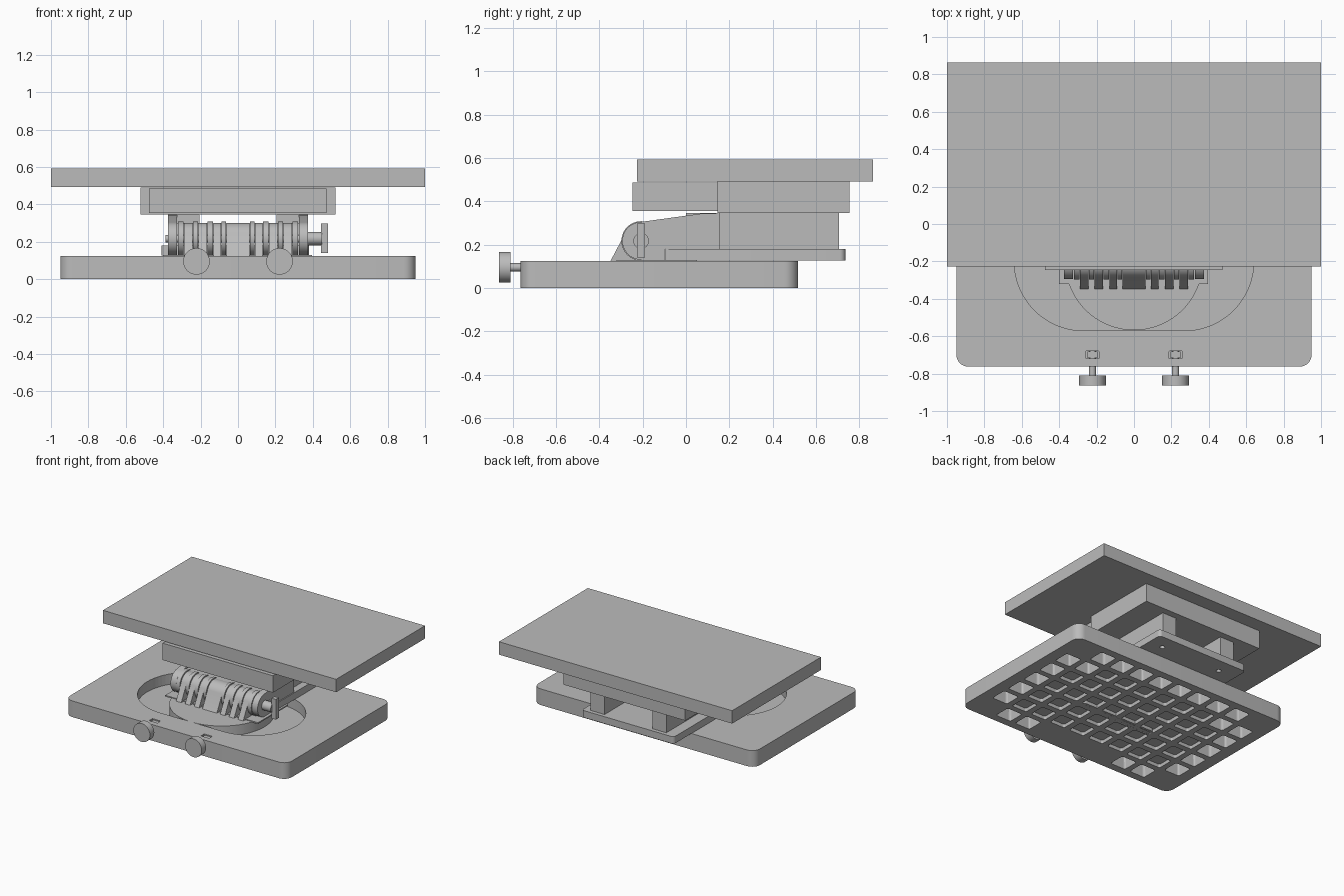
import bpy, bmesh, math
from mathutils import Vector, Matrix

if "Cube" in bpy.data.objects:
    bpy.data.objects.remove(bpy.data.objects["Cube"])

grey = bpy.data.materials.new("plain grey")
grey.diffuse_color = (0.5, 0.5, 0.5, 1)
grey.use_nodes = True
grey.node_tree.nodes["Principled BSDF"].inputs["Base Color"].default_value = grey.diffuse_color


def finish(bm, name, smooth=False):
    bmesh.ops.recalc_face_normals(bm, faces=bm.faces)
    me = bpy.data.meshes.new(name)
    bm.to_mesh(me)
    bm.free()
    ob = bpy.data.objects.new(name, me)
    bpy.context.collection.objects.link(ob)
    me.materials.append(grey)
    if smooth:
        bpy.ops.object.select_all(action='DESELECT')
        ob.select_set(True)
        bpy.context.view_layer.objects.active = ob
        bpy.ops.object.shade_smooth_by_angle(angle=math.radians(35))
    return ob


def add_prism(bm, pts, a, b, taper=1.0):
    """Extrude a 3D outline from offset a to offset b, optionally shrinking it."""
    pts = [Vector(p) for p in pts]
    a, b = Vector(a), Vector(b)
    mid = sum(pts, Vector()) / len(pts)
    lo = [bm.verts.new(p + a) for p in pts]
    hi = [bm.verts.new(mid + (p - mid) * taper + b) for p in pts]
    bm.faces.new(lo[::-1])
    bm.faces.new(hi)
    n = len(pts)
    for i in range(n):
        bm.faces.new((lo[i], lo[(i + 1) % n], hi[(i + 1) % n], hi[i]))


def rounded(cx, cy, hx, hy, r, seg=8):
    """Rounded rectangle outline in the xy plane."""
    out = []
    for k, (sx, sy) in enumerate(((1, 1), (-1, 1), (-1, -1), (1, -1))):
        for i in range(seg + 1):
            t = math.pi / 2 * (k + i / seg)
            out.append((cx + sx * (hx - r) + r * math.cos(t),
                        cy + sy * (hy - r) + r * math.sin(t), 0))
    clean = []
    for p in out:
        if not clean or (Vector(p) - Vector(clean[-1])).length > 1e-4:
            clean.append(p)
    if (Vector(clean[0]) - Vector(clean[-1])).length < 1e-4:
        clean.pop()
    return clean


def slab(name, outline, z0, z1, smooth=True):
    bm = bmesh.new()
    add_prism(bm, outline, (0, 0, z0), (0, 0, z1))
    return finish(bm, name, smooth)


def box(name, x0, x1, y0, y1, z0, z1):
    return slab(name, [(x0, y0, 0), (x1, y0, 0), (x1, y1, 0), (x0, y1, 0)], z0, z1, False)


def side_part(name, yz, x0, x1):
    bm = bmesh.new()
    add_prism(bm, [(0, y, z) for y, z in yz], (x0, 0, 0), (x1, 0, 0))
    return finish(bm, name, True)


def arc(r, a0, a1, n=20):
    return [(HY + r * math.cos(math.radians(a0 + (a1 - a0) * i / n)),
             HZ + r * math.sin(math.radians(a0 + (a1 - a0) * i / n))) for i in range(n + 1)]


def rod(name, axis, start, end, r, seg=40):
    """Cylinder along x, y or z."""
    u = Vector(((0, 1, 0), (0, 0, 1), (1, 0, 0))["xyz".index(axis)])
    v = Vector(((0, 0, 1), (1, 0, 0), (0, 1, 0))["xyz".index(axis)])
    pts = [u * r * math.cos(2 * math.pi * i / seg) + v * r * math.sin(2 * math.pi * i / seg)
           for i in range(seg)]
    bm = bmesh.new()
    add_prism(bm, pts, start, end)
    return finish(bm, name, True)


def cut(ob, cutter):
    m = ob.modifiers.new("cut", 'BOOLEAN')
    m.operation, m.solver, m.object = 'DIFFERENCE', 'EXACT', cutter
    cutter.hide_render = True
    cutter.hide_set(True)


HY, HZ = -0.207, 0.217     # hinge axis
RY = -0.20                 # centre line of the base recess
FLOOR = 0.045

# base plate
base = slab("base_plate", rounded(0, -0.123, 0.95, 0.64, 0.065), 0, 0.125)

# recess, adjuster windows and underside pockets are cut from the base
bm = bmesh.new()
add_prism(bm, rounded(0, RY, 0.64, 0.37, 0.3699, 20), (0, 0, FLOOR), (0, 0, 0.2))
for s in (-1, 1):
    add_prism(bm, rounded(s * 0.222, -0.70, 0.035, 0.02, 0.002, 1), (0, 0, 0.05), (0, 0, 0.2))
COLS, ROWS, PX, PY = 10, 7, 0.176, 0.172
for i in range(COLS):
    for j in range(ROWS):
        x, y = (i - (COLS - 1) / 2) * PX, -0.123 + (j - (ROWS - 1) / 2) * PY
        corner = i in (0, COLS - 1) and j in (0, ROWS - 1)
        front_pad = j == 0 and 2 < i < COLS - 3
        if corner or front_pad:
            continue
        dx = max(abs(x) - 0.27, 0)
        near = math.hypot(max(dx - 0.065, 0), max(abs(y - RY) - 0.065, 0)) < 0.385
        depth = 0.025 if near else 0.105
        if j == 0:
            depth = min(depth, 0.1)
        add_prism(bm, rounded(x, y, 0.067, 0.065, 0.015, 3), (0, 0, -0.02), (0, 0, depth), 0.92)
cut(base, finish(bm, "base_cutter"))

# guide rail frame under the base
rail = slab("slide_guide", rounded(0, RY, 0.33, 0.033, 0.0329), 0.0, 0.04)
cut(rail, slab("guide_cutter", rounded(0, RY, 0.312, 0.015, 0.0149), -0.02, 0.03))

# sliding disc with mounting pad
rod("sliding_disc", "z", (0, RY, FLOOR), (0, RY, 0.124), 0.368, 72)
box("hinge_pad", -0.40, 0.395, -0.32, 0.05, 0.12, 0.13)

# front clamp screws
for s, side in ((-1, "left"), (1, "right")):
    x = s * 0.222
    rod(side + "_knob", "y", (x, -0.863, 0.095), (x, -0.81, 0.095), 0.071)
    rod(side + "_screw", "y", (x, -0.82, 0.095), (x, -0.67, 0.095), 0.019, 24)
    box(side + "_nut", x - 0.027, x + 0.027, -0.717, -0.683, 0.06, 0.118)

# lower carrier with two screw holes
carrier = slab("carrier_plate", rounded(-0.015, 0.315, 0.395, 0.42, 0.025), 0.126, 0.18)
bm = bmesh.new()
for x in (-0.26, 0.26):
    add_prism(bm, rounded(x, 0.62, 0.018, 0.018, 0.0179, 5), (0, 0, 0.1), (0, 0, 0.16))
cut(carrier, finish(bm, "carrier_cutter"))

# hinge cheeks and rear support arms
cheek = [(0.155, 0.13)] + arc(0.087, 270, 97) + [(0.07, 0.343), (0.155, 0.345)]
for s, side in ((-1, "left"), (1, "right")):
    lo, hi = sorted((s * 0.325, s * 0.373))
    side_part(side + "_cheek", cheek, lo, hi)
    lo, hi = sorted((s * 0.205, s * 0.325))
    box(side + "_arm", lo, hi, 0.0, 0.155, 0.23, 0.345)
    box(side + "_post", lo, hi, 0.155, 0.705, 0.178, 0.345)
    lo, hi = sorted((s * 0.37, s * 0.377))
    rod(side + "_stop_pin", "x", (lo, HY + 0.06, HZ), (hi, HY + 0.06, HZ), 0.017, 20)

# fixed hinge knuckles with sloped feet
foot = [(-0.12, 0.125), (-0.348, 0.125)] + arc(0.084, 165, 0)
fixed = [(-0.062, 0.062)]
for a, b in ((0.09, 0.132), (0.167, 0.21), (0.243, 0.288)):
    fixed += [(a, b), (-b, -a)]
fixed.sort()
for x0, x1 in fixed:
    side_part("fixed_knuckle", foot, x0, x1)

# moving knuckles fill the gaps
edges = [-0.325] + [e for pair in fixed for e in pair] + [0.325]
for x0, x1 in zip(edges[::2], edges[1::2]):
    rod("moving_knuckle", "x", (x0 + 0.003, HY, HZ), (x1 - 0.003, HY, HZ), 0.091)
box("hinge_leaf", -0.325, 0.325, -0.19, 0.06, 0.235, 0.298)

# hinge pin and locking handle
rod("hinge_pin", "x", (-0.387, HY, HZ), (0.40, HY, HZ), 0.02, 24)
rod("handle_shaft", "x", (0.37, HY, HZ), (0.45, HY, HZ), 0.036)
box("lock_handle", 0.445, 0.482, -0.225, -0.189, 0.14, 0.297)

# upper blocks and table top
box("front_block", -0.475, 0.472, -0.246, 0.15, 0.355, 0.486)
box("rear_block", -0.522, 0.52, 0.145, 0.755, 0.346, 0.49)
box("table_top", -1, 1, -0.226, 0.863, 0.492, 0.592)
